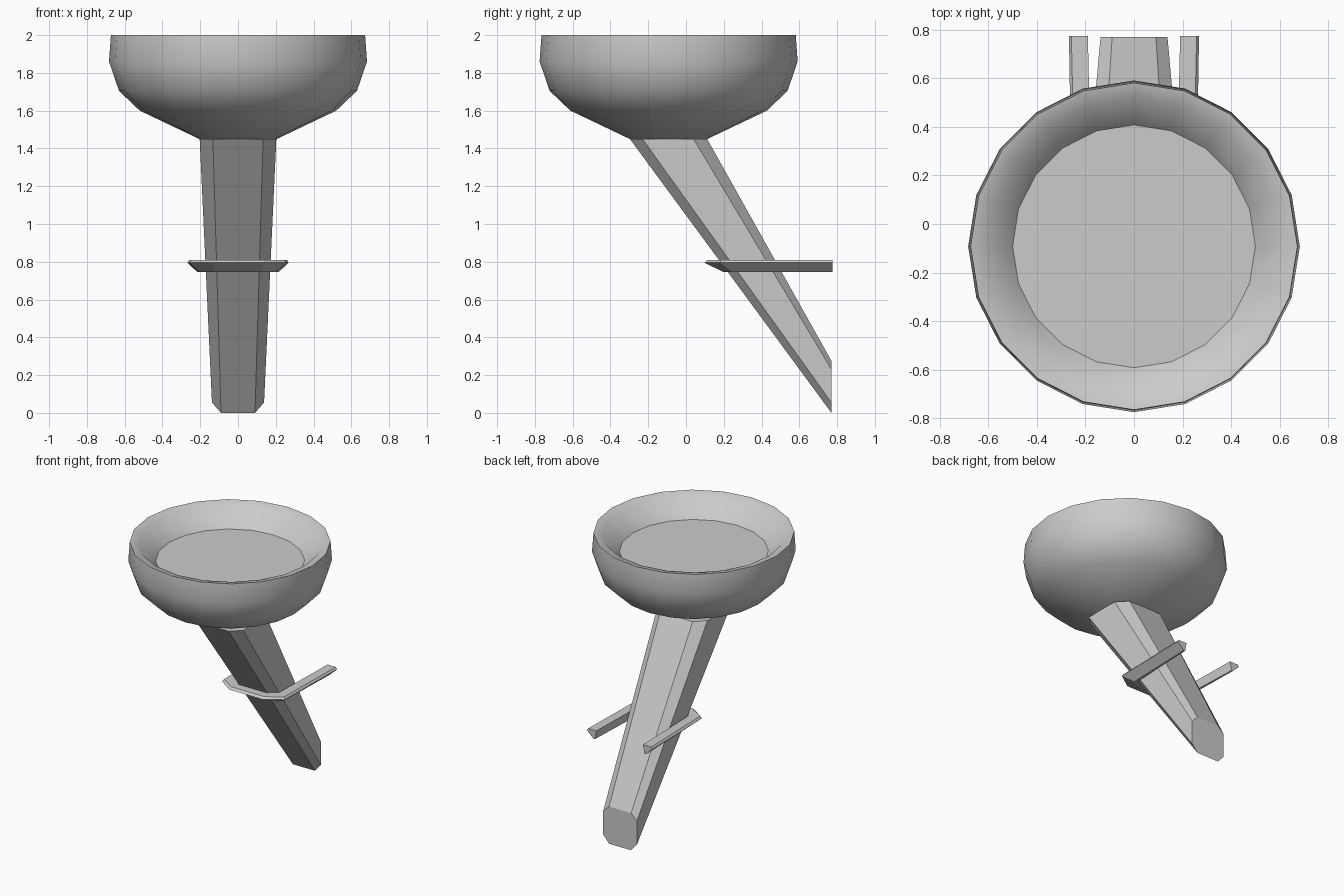
import bpy, bmesh
from math import sin, cos, pi, radians

if "Cube" in bpy.data.objects:
    bpy.data.objects.remove(bpy.data.objects["Cube"])


def loft(name, rings, cap_first=True, cap_last=True):
    """Skin a list of closed rings with quads and cap the ends."""
    bm = bmesh.new()
    loops = [[bm.verts.new(p) for p in ring] for ring in rings]
    n = len(loops[0])
    for a, b in zip(loops, loops[1:]):
        for i in range(n):
            j = (i + 1) % n
            bm.faces.new((a[i], a[j], b[j], b[i]))
    if cap_first:
        bm.faces.new(loops[0][::-1])
    if cap_last:
        bm.faces.new(loops[-1])
    bmesh.ops.recalc_face_normals(bm, faces=bm.faces[:])
    mesh = bpy.data.meshes.new(name)
    bm.to_mesh(mesh)
    bm.free()
    obj = bpy.data.objects.new(name, mesh)
    bpy.context.collection.objects.link(obj)
    return obj


def octagon(half_w, flat_w, outer, inner):
    """Corner pairs of a chamfered rectangle; outer/inner = (low, high)."""
    (o0, o1), (i0, i1) = outer, inner
    return [(-flat_w, o0), (flat_w, o0), (half_w, i0), (half_w, i1),
            (flat_w, o1), (-flat_w, o1), (-half_w, i1), (-half_w, i0)]


# Bowl: 20-sided turned profile (radius, height), shallow floor inside
profile = [(0.205, 1.45), (0.52, 1.60), (0.63, 1.705), (0.683, 1.86),
           (0.673, 2.0), (0.61, 1.985), (0.50, 1.86)]
bowl = loft("bowl", [[(r * sin(i * pi / 10), -0.092 + r * cos(i * pi / 10), z)
                      for i in range(20)] for r, z in profile])
bpy.context.view_layer.objects.active = bowl
bowl.select_set(True)
bpy.ops.object.shade_smooth_by_angle(angle=radians(40))

# Handle: slanted octagonal shaft, cut level at the bowl and upright at the wall
top = [(x, y, 1.45) for x, y in octagon(0.203, 0.133, (-0.297, 0.112), (-0.23, 0.04))]
end = [(x, 0.77, z) for x, z in octagon(0.138, 0.09, (0.0, 0.275), (0.055, 0.23))]
loft("handle", [top, end])

# Wall bracket: bevelled band around the handle, right half then mirrored
half = [  # stations from the wall to the front: inner, rim and lower edges
    [(0.19, 0.775, 0.81), (0.258, 0.775, 0.81), (0.268, 0.775, 0.795),
     (0.215, 0.775, 0.745), (0.203, 0.775, 0.745)],
    [(0.178, 0.225, 0.81), (0.245, 0.185, 0.81), (0.258, 0.18, 0.795),
     (0.20, 0.245, 0.745), (0.183, 0.25, 0.745)],
    [(0.11, 0.19, 0.81), (0.135, 0.115, 0.81), (0.14, 0.098, 0.795),
     (0.12, 0.20, 0.745), (0.11, 0.215, 0.745)],
]
mirrored = [[(-x, y, z) for x, y, z in ring] for ring in reversed(half)]
loft("wall_bracket", half + mirrored)
